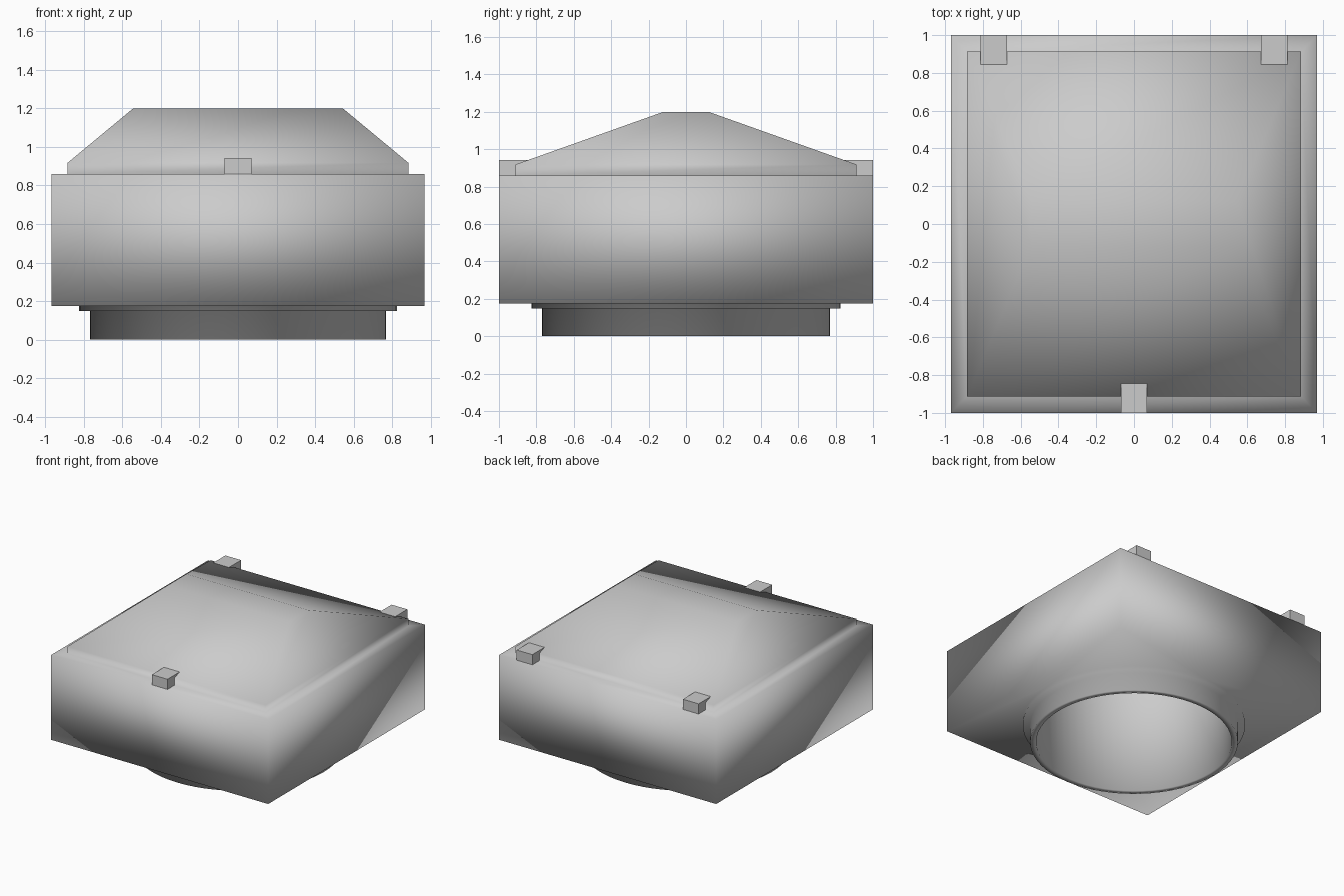
import bpy, bmesh, math

if "Cube" in bpy.data.objects:
    bpy.data.objects.remove(bpy.data.objects["Cube"])

SEG = 64


def rect(bm, x, y, z):
    return [bm.verts.new((sx * x, sy * y, z)) for sx, sy in ((-1, -1), (1, -1), (1, 1), (-1, 1))]


def circle(bm, r, z):
    return [bm.verts.new((r * math.cos(2 * math.pi * i / SEG), r * math.sin(2 * math.pi * i / SEG), z))
            for i in range(SEG)]


def loft(bm, rings):
    for a, b in zip(rings, rings[1:]):
        n = len(a)
        for i in range(n):
            j = (i + 1) % n
            bm.faces.new((a[i], a[j], b[j], b[i]))


def loop_edges(bm, ring):
    return [bm.edges.get((ring[i - 1], ring[i])) for i in range(len(ring))]


def finish(bm, name):
    bmesh.ops.recalc_face_normals(bm, faces=bm.faces)
    for f in bm.faces:
        f.smooth = True
    me = bpy.data.meshes.new(name)
    bm.to_mesh(me)
    bm.free()
    ob = bpy.data.objects.new(name, me)
    bpy.context.collection.objects.link(ob)
    return ob


# Housing: square body, ledge and hipped top
bm = bmesh.new()
body = [rect(bm, *p) for p in ((0.97, 1.0, 0.175), (0.97, 1.0, 0.86), (0.885, 0.912, 0.86),
                               (0.885, 0.912, 0.918), (0.545, 0.12, 1.2))]
loft(bm, body)
bm.faces.new(body[-1])

# Flange, round collar and deep bore under the body
collar = [circle(bm, *p) for p in ((0.825, 0.175), (0.825, 0.147), (0.77, 0.147),
                                   (0.77, 0.0), (0.725, 0.0), (0.725, 0.9))]
loft(bm, collar)
bm.faces.new(collar[-1])
for e in loop_edges(bm, collar[-1]):
    e.smooth = False

# Underside: square with a round hole, joined to the flange
bmesh.ops.triangle_fill(bm, use_beauty=True, use_dissolve=False,
                        edges=loop_edges(bm, body[0]) + loop_edges(bm, collar[0]))
finish(bm, "housing")

# Locating lugs on the ledge: one in front, two at the back
for name, x, side in (("front_lug", 0, -1), ("back_lug_left", -0.743, 1), ("back_lug_right", 0.743, 1)):
    bm = bmesh.new()
    bmesh.ops.create_cube(bm, size=1)
    for v in bm.verts:
        v.co = (x + v.co.x * 0.14, side * 0.9 + v.co.y * 0.2, 0.9 + v.co.z * 0.08 + 0.0)
        v.co.z = 0.86 if v.co.z < 0.9 else 0.942
    ob = finish(bm, name)
    bpy.ops.object.select_all(action='DESELECT')
    bpy.context.view_layer.objects.active = ob
    ob.select_set(True)
    bpy.ops.object.shade_smooth_by_angle(angle=math.radians(30))
